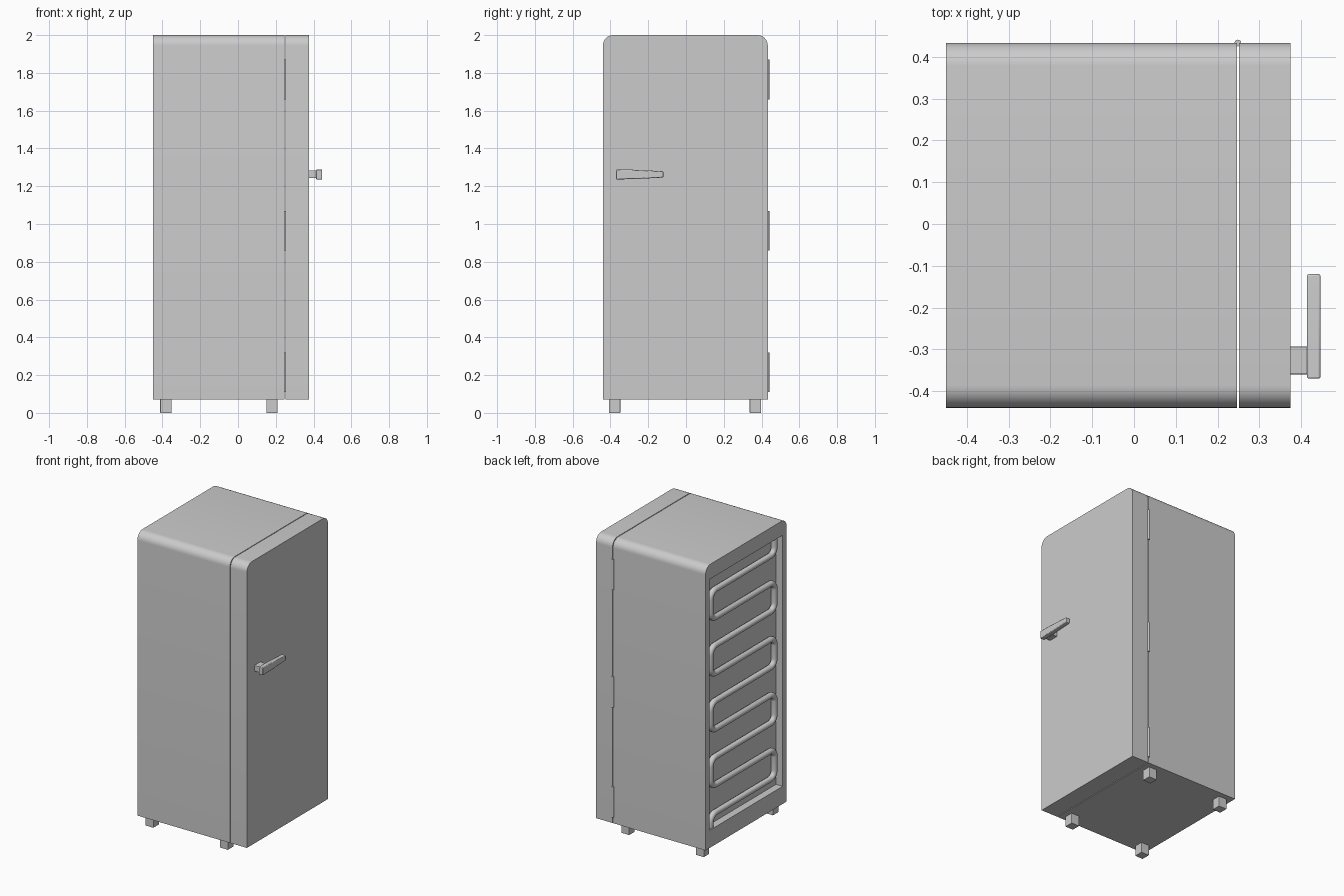
import bpy, bmesh, math
from mathutils import Vector

if "Cube" in bpy.data.objects:
    bpy.data.objects.remove(bpy.data.objects["Cube"])

Y0, Y1, Z0, Z1, R = -0.44, 0.433, 0.07, 2.0, 0.055


def finish(ob, angle=35):
    bpy.ops.object.select_all(action='DESELECT')
    ob.select_set(True)
    bpy.context.view_layer.objects.active = ob
    bpy.ops.object.shade_smooth_by_angle(angle=math.radians(angle))
    return ob


def from_bmesh(name, bm):
    bmesh.ops.recalc_face_normals(bm, faces=bm.faces[:])
    me = bpy.data.meshes.new(name)
    bm.to_mesh(me)
    bm.free()
    ob = bpy.data.objects.new(name, me)
    bpy.context.collection.objects.link(ob)
    return ob


def prism(name, profile, axis_vec):
    """Extrude a closed 3D profile along a vector."""
    bm = bmesh.new()
    f = bm.faces.new([bm.verts.new(p) for p in profile])
    ext = bmesh.ops.extrude_face_region(bm, geom=[f])
    bmesh.ops.translate(bm, vec=axis_vec,
                        verts=[v for v in ext['geom'] if isinstance(v, bmesh.types.BMVert)])
    return from_bmesh(name, bm)


def box(name, x, y, z, bevel=0.0):
    ob = prism(name, [(x[0], y[0], z[0]), (x[0], y[1], z[0]), (x[0], y[1], z[1]), (x[0], y[0], z[1])],
               (x[1] - x[0], 0, 0))
    if bevel:
        add_bevel(ob, bevel)
    return ob


def add_bevel(ob, width, segments=2):
    m = ob.modifiers.new("edge_bevel", 'BEVEL')
    m.width, m.segments = width, segments


def cabinet_profile(x):
    """Box section with two rounded top corners."""
    pts = [(x, Y0, Z0), (x, Y1, Z0)]
    for cy, start in ((Y1 - R, 0), (Y0 + R, 90)):
        for i in range(9):
            a = math.radians(start + i * 90 / 8)
            pts.append((x, cy + R * math.cos(a), Z1 - R + R * math.sin(a)))
    return pts


def rounded_path(pts, r, steps=6):
    """Replace each inner corner of a path with a smooth bend."""
    out = [Vector(pts[0])]
    for a, b, c in zip(pts, pts[1:], pts[2:]):
        a, b, c = Vector(a), Vector(b), Vector(c)
        u, v = (a - b).normalized() * r, (c - b).normalized() * r
        centre = b + u + v
        for i in range(steps + 1):
            t = math.pi / 2 * i / steps
            out.append(centre - v * math.cos(t) - u * math.sin(t))
    return out + [Vector(pts[-1])]


# Cabinet with a shallow recess in the rear
cabinet = prism("cabinet", cabinet_profile(-0.45), (0.696, 0, 0))
cutter = box("recess_cutter", (-0.5, -0.40), (-0.398, 0.39), (0.19, 1.90))
cutter.hide_render = True
mod = cabinet.modifiers.new("recess", 'BOOLEAN')
mod.operation, mod.object, mod.solver = 'DIFFERENCE', cutter, 'EXACT'
bpy.context.view_layer.objects.active = cabinet
bpy.ops.object.modifier_apply(modifier=mod.name)
bpy.data.objects.remove(cutter)
finish(cabinet)

# Door
finish(prism("door", cabinet_profile(0.251), (0.124, 0, 0)))

# Serpentine cooling pipe in the recess
px, side = -0.425, -0.345
path = [(px, side, 1.90)]
for k in range(9):
    z = 1.79 - 0.19 * k
    path += [(px, side, z), (px, -side, z)]
    side = -side
path.append((px, side, 0.19))
cu = bpy.data.curves.new("cooling_pipe", 'CURVE')
cu.dimensions = '3D'
cu.bevel_depth, cu.bevel_resolution, cu.use_fill_caps = 0.02, 3, True
pts = rounded_path(path, 0.05)
sp = cu.splines.new('POLY')
sp.points.add(len(pts) - 1)
for p, co in zip(sp.points, pts):
    p.co = (*co, 1)
pipe = bpy.data.objects.new("cooling_pipe", cu)
bpy.context.collection.objects.link(pipe)
bpy.ops.object.select_all(action='DESELECT')
pipe.select_set(True)
bpy.context.view_layer.objects.active = pipe
bpy.ops.object.convert(target='MESH')
finish(bpy.context.object, 40)

# Hinge barrels
for name, zc in (("lower", 0.215), ("middle", 0.965), ("upper", 1.765)):
    bpy.ops.mesh.primitive_cylinder_add(vertices=16, radius=0.008, depth=0.21,
                                        location=(0.2485, 0.433, zc))
    bpy.context.object.name = name + "_hinge"
    finish(bpy.context.object)

# Handle: mounting stem and tapered grip
box("handle_stem", (0.373, 0.416), (-0.36, -0.293), (1.243, 1.283), 0.003)
grip = prism("handle_grip",
             [(0.414, -0.37, 1.236), (0.414, -0.27, 1.238), (0.414, -0.12, 1.246),
              (0.414, -0.12, 1.279), (0.414, -0.27, 1.287), (0.414, -0.37, 1.289)],
             (0.032, 0, 0))
add_bevel(grip, 0.004)
finish(grip)

# Feet
for fx, xs in (("front", (0.15, 0.21)), ("rear", (-0.412, -0.352))):
    for fy, ys in (("left", (-0.408, -0.348)), ("right", (0.337, 0.397))):
        box(f"{fx}_{fy}_foot", xs, ys, (0.0, 0.075), 0.002)
